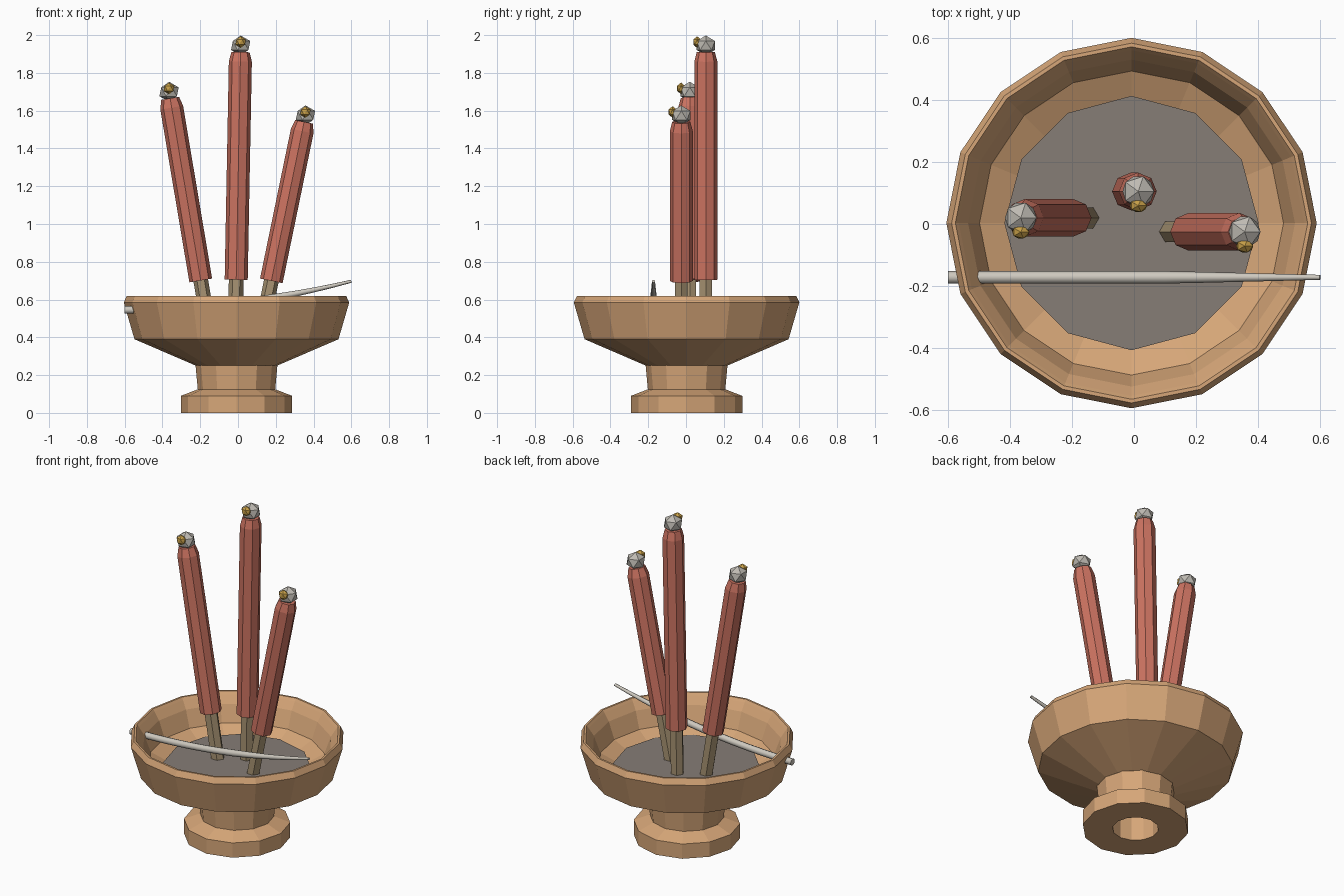
import bpy, bmesh, math
from mathutils import Vector, Matrix

if "Cube" in bpy.data.objects:
    bpy.data.objects.remove(bpy.data.objects["Cube"])


def material(name, r, g, b):
    lin = [((c / 255 + 0.055) / 1.055) ** 2.4 for c in (r, g, b)]
    m = bpy.data.materials.new(name)
    m.diffuse_color = (*lin, 1)
    m.use_nodes = True
    m.node_tree.nodes["Principled BSDF"].inputs["Base Color"].default_value = m.diffuse_color
    return m


TAN = material("tan_clay", 214, 166, 120)
ASH = material("ash_grey", 134, 125, 118)
RED = material("red_wax", 204, 115, 97)
WOOD = material("dry_wood", 168, 148, 115)
PALE = material("pale_ash", 190, 186, 178)
GOLD = material("ember_gold", 200, 160, 72)
BONE = material("pale_bone", 205, 200, 190)


def finish(bm, name, mat):
    bmesh.ops.recalc_face_normals(bm, faces=bm.faces[:])
    me = bpy.data.meshes.new(name)
    bm.to_mesh(me)
    bm.free()
    me.materials.append(mat)
    ob = bpy.data.objects.new(name, me)
    bpy.context.collection.objects.link(ob)
    return ob


def lathe(name, profile, sides, mat, matrix=Matrix(), loop=False):
    """Turn (radius, height) points about z; ends are capped unless looped."""
    bm = bmesh.new()
    rings = []
    for r, z in profile:
        rings.append([bm.verts.new(matrix @ Vector((
            r * math.cos(math.tau * i / sides),
            r * math.sin(math.tau * i / sides), z))) for i in range(sides)])
    pairs = list(zip(rings, rings[1:]))
    if loop:
        pairs.append((rings[-1], rings[0]))
    else:
        bm.faces.new(rings[0])
        bm.faces.new(rings[-1])
    for a, b in pairs:
        for i in range(sides):
            j = (i + 1) % sides
            bm.faces.new((a[i], a[j], b[j], b[i]))
    return finish(bm, name, mat)


def ball(name, centre, size, mat):
    bm = bmesh.new()
    bmesh.ops.create_icosphere(bm, subdivisions=1, radius=1,
                               matrix=Matrix.Translation(centre) @ Matrix.Diagonal((*size, 1)))
    return finish(bm, name, mat)


centre = Matrix.Translation((-0.008, 0.003, 0))

# Bowl with bevelled rim and stepped inside wall
lathe("bowl", [(0.215, 0.25), (0.54, 0.39), (0.597, 0.585), (0.58, 0.62),
               (0.568, 0.62), (0.557, 0.605), (0.527, 0.56), (0.49, 0.46),
               (0.38, 0.405)], 16, TAN, centre)

# Hollow foot and neck
lathe("foot", [(0.295, 0), (0.295, 0.09), (0.205, 0.125), (0.217, 0.255),
               (0.128, 0.255), (0.128, 0)], 12, TAN, centre, loop=True)

# Ash bed
lathe("ash_bed", [(0.41, 0.41), (0.41, 0.43)], 12, ASH, centre)

# Sticks: x and y at ash level, tip x, tip z
sticks = [("left", -0.150, 0.02, -0.365, 1.70),
          ("middle", -0.015, 0.105, 0.014, 1.945),
          ("right", 0.119, -0.025, 0.357, 1.575)]
for side, x0, y, x1, z1 in sticks:
    base, tip = Vector((x0, y, 0.42)), Vector((x1, y, z1))
    axis = tip - base
    length = axis.length
    mat = Matrix.Translation(base) @ Matrix.Rotation(math.atan2(axis.x, axis.z), 4, 'Y')
    lathe(side + "_wood_core", [(0.039, 0), (0.039, 0.35)], 6, WOOD, mat)
    lathe(side + "_wax_stick", [(0.061, 0.285), (0.061, length - 0.085),
                                (0.048, length - 0.035)], 8, RED, mat)
    ball(side + "_ash_tip", tip, (0.057, 0.057, 0.053), PALE)
    ball(side + "_ember", tip + Vector((0, -0.046, 0.018)), (0.031, 0.024, 0.031), GOLD)

# Curved tapering horn lying through the bowl wall
bm = bmesh.new()
rings = []
for k in range(13):
    t = k / 12
    r = 0.02 if t < 0.6 else 0.02 - 0.012 * (t - 0.6) / 0.4
    tilt = math.atan(0.259 * t)
    p = Vector((-0.6 + 1.2 * t, -0.172, 0.545 + 0.152 * t * t))
    ring = []
    for i in range(8):
        a = math.tau * i / 8
        u = r * math.sin(a)
        ring.append(bm.verts.new(p + Vector((-u * math.sin(tilt), r * math.cos(a),
                                             u * math.cos(tilt)))))
    rings.append(ring)
for a, b in zip(rings, rings[1:]):
    for i in range(8):
        bm.faces.new((a[i], a[(i + 1) % 8], b[(i + 1) % 8], b[i]))
bm.faces.new(rings[0])
bm.faces.new(rings[-1])
horn = finish(bm, "curved_horn", BONE)
for poly in horn.data.polygons:
    poly.use_smooth = len(poly.vertices) == 4
